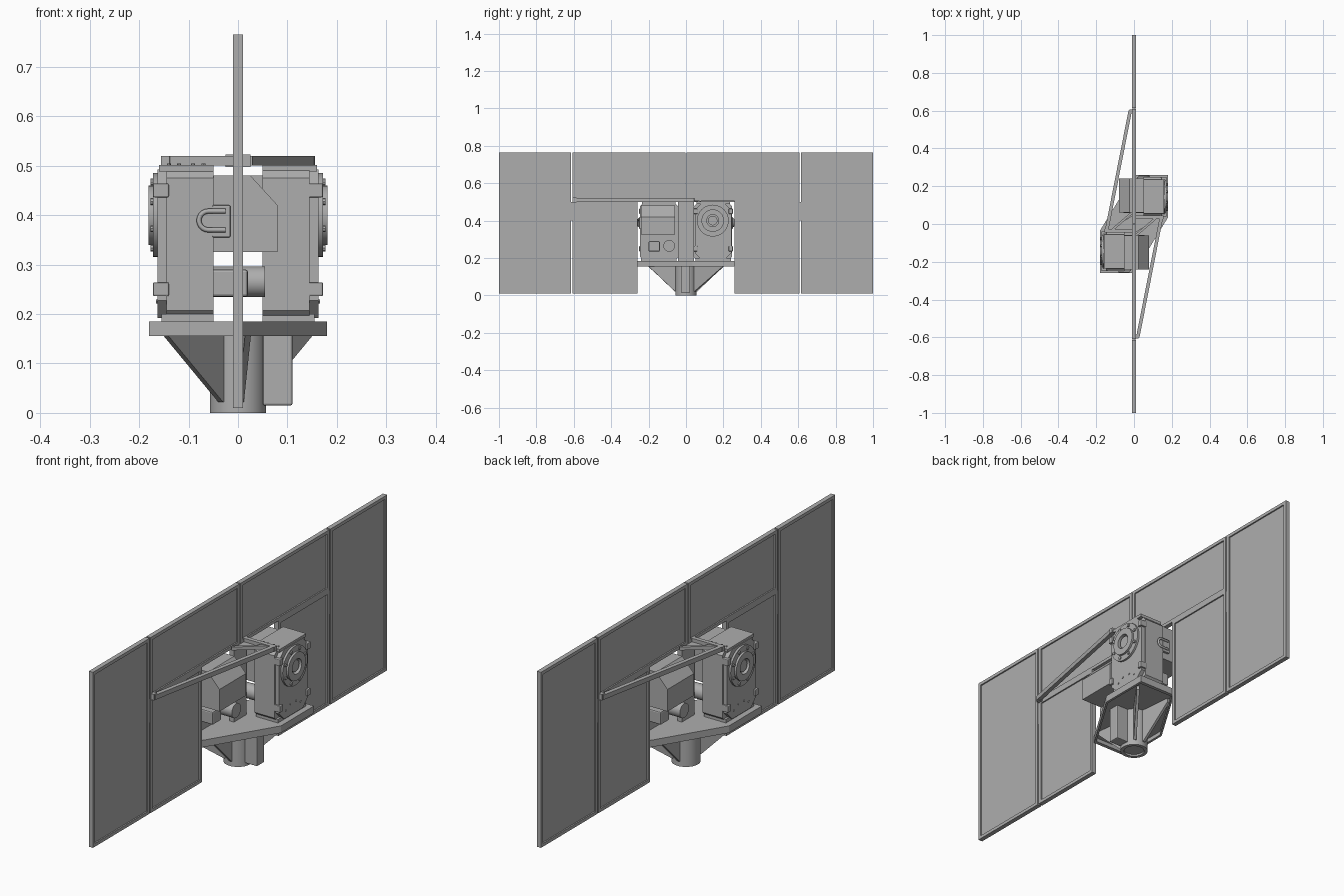
import bpy, bmesh, math
from mathutils import Matrix, Vector

cube = bpy.data.objects.get("Cube")
if cube:
    bpy.data.objects.remove(cube, do_unlink=True)

grey = bpy.data.materials.new("light grey metal")
grey.use_nodes = True
colour = (0.42, 0.42, 0.42, 1)
grey.diffuse_color = colour
grey.node_tree.nodes["Principled BSDF"].inputs["Base Color"].default_value = colour

X, Y, Z = Vector((1, 0, 0)), Vector((0, 1, 0)), Vector((0, 0, 1))


def finish(name, bm, turn=0, smooth=False):
    bm.transform(Matrix.Rotation(turn, 4, 'Z'))
    bmesh.ops.recalc_face_normals(bm, faces=bm.faces)
    for f in bm.faces:
        f.smooth = smooth and len(f.verts) == 4 and f.calc_area() < 0.01
    mesh = bpy.data.meshes.new(name)
    bm.to_mesh(mesh)
    bm.free()
    mesh.materials.append(grey)
    ob = bpy.data.objects.new(name, mesh)
    bpy.context.collection.objects.link(ob)
    return ob


def box(name, xs, ys, zs, turn=0, bevel=0):
    bm = bmesh.new()
    size = [b - a for a, b in (xs, ys, zs)]
    mid = [(a + b) / 2 for a, b in (xs, ys, zs)]
    bmesh.ops.create_cube(bm, size=1, matrix=Matrix.Translation(mid) @ Matrix.Diagonal((*size, 1)))
    if bevel:
        bmesh.ops.bevel(bm, geom=bm.edges[:], offset=bevel, segments=2, affect='EDGES', profile=0.5)
    return finish(name, bm, turn)


def prism(name, points, push, turn=0):
    """Extrude a flat 3D outline along a vector."""
    bm = bmesh.new()
    face = bm.faces.new([bm.verts.new(p) for p in points])
    new = bmesh.ops.extrude_face_region(bm, geom=[face])["geom"]
    bmesh.ops.translate(bm, vec=push, verts=[v for v in new if isinstance(v, bmesh.types.BMVert)])
    return finish(name, bm, turn)


def ring(name, centre, axis, outer, inner, length, turn=0, sides=32):
    """Cylinder, or a tube when inner is above zero."""
    rot = axis.to_track_quat('Z', 'Y').to_matrix().to_4x4()
    bm = bmesh.new()
    profile = [(inner, 0), (outer, 0), (outer, length), (inner, length)]
    verts = [bm.verts.new((r, 0, h)) for r, h in profile]
    edges = [bm.edges.new((verts[i], verts[(i + 1) % 4])) for i in range(4 if inner else 3)]
    bmesh.ops.spin(bm, geom=verts + edges, axis=Z, cent=(0, 0, 0), steps=sides, angle=math.tau)
    bmesh.ops.remove_doubles(bm, verts=bm.verts, dist=1e-5)
    bm.transform(Matrix.Translation(centre) @ rot)
    ob = finish(name, bm, turn, smooth=False)
    bpy.ops.object.select_all(action='DESELECT')
    ob.select_set(True)
    bpy.context.view_layer.objects.active = ob
    bpy.ops.object.shade_smooth_by_angle(angle=math.radians(35))
    return ob


def octagon(x, y0, y1, z0, z1, c):
    return [(x, y0 + c, z0), (x, y1 - c, z0), (x, y1, z0 + c), (x, y1, z1 - c),
            (x, y1 - c, z1), (x, y0 + c, z1), (x, y0, z1 - c), (x, y0, z0 + c)]


def framed_panel(name, y0, y1, z0, z1, turn):
    w, t = 0.014, 0.01
    box(name + "_sheet", (-0.004, 0.004), (y0, y1), (z0, z1), turn)
    for part, ys, zs in (("side_a", (y0, y0 + w), (z0, z1)), ("side_b", (y1 - w, y1), (z0, z1)),
                         ("bottom", (y0 + w, y1 - w), (z0, z0 + w)), ("top", (y0 + w, y1 - w), (z1 - w, z1))):
        box(name + "_frame_" + part, (-t, t), ys, zs, turn)


def strut(name, a, b, width, z0, z1, turn):
    a, b = Vector((*a, z0)), Vector((*b, z0))
    side = (b - a).cross(Z).normalized() * width / 2
    prism(name, [a - side, b - side, b + side, a + side], Z * (z1 - z0), turn)


# Mounting deck, with a down-turned rim, and central pedestal
deck = [(0, -0.26), (0.18, 0.035), (0.18, 0.26), (0, 0.26), (-0.18, -0.035), (-0.18, -0.26)]
prism("deck", [(x, y, 0.172) for x, y in deck], Z * 0.013)
for i, (x, y) in enumerate(deck):
    u, v = deck[(i + 1) % 6]
    k = 0.94
    prism("deck_rim", [(x, y, 0.155), (u, v, 0.155), (u * k, v * k, 0.155), (x * k, y * k, 0.155)], Z * 0.018)
ring("pedestal", (0, 0, 0), Z, 0.057, 0.042, 0.175, sides=48)
ring("pedestal_floor", (0, 0, 0.008), Z, 0.043, 0, 0.01)
box("cable_box", (0.05, 0.11), (-0.028, 0.022), (0.015, 0.175), bevel=0.004)

for side, turn in (("left", 0), ("right", math.pi)):
    # Framed antenna panels
    framed_panel(side + "_outer_panel", 0.615, 1.0, 0.01, 0.765, turn)
    framed_panel(side + "_upper_panel", 0.002, 0.608, 0.505, 0.765, turn)
    framed_panel(side + "_lower_panel", 0.26, 0.608, 0.01, 0.505, turn)
    box(side + "_panel_hinge", (-0.007, 0.007), (0.606, 0.617), (0.4, 0.5), turn)
    box(side + "_centre_post", (-0.01, 0.01), (0, 0.042), (0.185, 0.505), turn)

    # Ribs under the deck
    for tip in ((0.145, 0.2), (-0.02, 0.2)):
        out = Vector((*tip, 0))
        d = out.normalized()
        across = d.cross(Z) * 0.006
        low, high = Z * 0.022, Z * 0.173
        prism(side + "_rib", [d * 0.045 + low - across, d * 0.06 + low - across,
                              out + Z * 0.155 - across, out + high - across,
                              d * 0.045 + high - across], across * 2, turn)

    # Gear housing with stepped cover
    prism(side + "_housing", octagon(0.05, 0.04, 0.247, 0.185, 0.497, 0.022), X * 0.095, turn)
    prism(side + "_cover", octagon(0.145, 0.047, 0.243, 0.192, 0.492, 0.035), X * 0.018, turn)
    box(side + "_housing_foot", (0.05, 0.155), (0.05, 0.24), (0.18, 0.2), turn)
    box(side + "_housing_cap", (0.05, 0.16), (0.055, 0.235), (0.488, 0.501), turn)
    for z in (0.25, 0.45):
        for ys in ((0.04, 0.062), (0.228, 0.25)):
            box(side + "_cover_lug", (0.14, 0.172), ys, (z - 0.014, z + 0.014), turn, 0.003)
    ring(side + "_bearing_flange", (0.16, 0.143, 0.4), X, 0.085, 0.058, 0.012, turn)
    ring(side + "_bearing_ring", (0.16, 0.143, 0.4), X, 0.06, 0.032, 0.021, turn)
    ring(side + "_bearing_hub", (0.16, 0.143, 0.4), X, 0.025, 0, 0.014, turn)
    for i in range(8):
        a = math.tau * (i + 0.5) / 8
        c = (0.17, 0.143 + 0.072 * math.cos(a), 0.4 + 0.072 * math.sin(a))
        ring(side + "_flange_bolt", c, X, 0.007, 0, 0.007, turn, 8)
    for dy in (-0.05, -0.02, 0.02, 0.05):
        ring(side + "_cover_bolt", (0.162, 0.143 + dy, 0.25 - abs(dy) / 2), X, 0.004, 0, 0.004, turn, 8)
        ring(side + "_cap_bolt", (0.105 + dy * 0.7, 0.075, 0.5), Z, 0.004, 0, 0.004, turn, 8)

    # Motor box with sloping shoulder, and drive shaft below it
    prism(side + "_motor", [(0.06, 0.06, 0.325), (-0.08, 0.06, 0.325), (-0.08, 0.06, 0.42),
                            (-0.025, 0.06, 0.48), (0.06, 0.06, 0.48)], Y * 0.18, turn)
    ring(side + "_drive_shaft", (-0.055, 0.09, 0.265), X, 0.031, 0, 0.115, turn)
    box(side + "_drive_block", (-0.02, 0.06), (0.14, 0.2), (0.235, 0.29), turn, 0.005)

    # Lifting shackle on the end of the housing
    box(side + "_shackle_pad", (0.015, 0.052), (0.236, 0.25), (0.355, 0.42), turn, 0.003)
    curve = bpy.data.curves.new(side + "_shackle", 'CURVE')
    curve.dimensions = '3D'
    curve.bevel_depth = 0.005
    curve.bevel_resolution = 2
    path = [(0.025, 0.408)]
    path += [(0.06 + 0.019 * math.sin(math.pi * i / 10), 0.389 + 0.019 * math.cos(math.pi * i / 10)) for i in range(11)]
    path += [(0.025, 0.37)]
    spline = curve.splines.new('POLY')
    spline.points.add(len(path) - 1)
    for p, (x, z) in zip(spline.points, path):
        p.co = (x, 0.253, z, 1)
    curve.materials.append(grey)
    shackle = bpy.data.objects.new(side + "_shackle", curve)
    shackle.rotation_euler.z = turn
    bpy.context.collection.objects.link(shackle)

    # Diagonal bracing arm, cross bar and gusset
    strut(side + "_brace_arm", (0.02, -0.6), (0.147, 0.045), 0.018, 0.5, 0.52, turn)
    strut(side + "_cross_bar", (0, 0.035), (0.155, 0.035), 0.018, 0.5, 0.52, turn)
    strut(side + "_short_brace", (0.01, -0.06), (0.12, 0.035), 0.012, 0.503, 0.517, turn)
    prism(side + "_brace_gusset", [(0, -0.05, 0.5), (0.14, 0.04, 0.5), (0, 0.04, 0.5)], Z * 0.005, turn)
    box(side + "_brace_foot", (0.008, 0.025), (-0.606, -0.585), (0.497, 0.523), turn)
